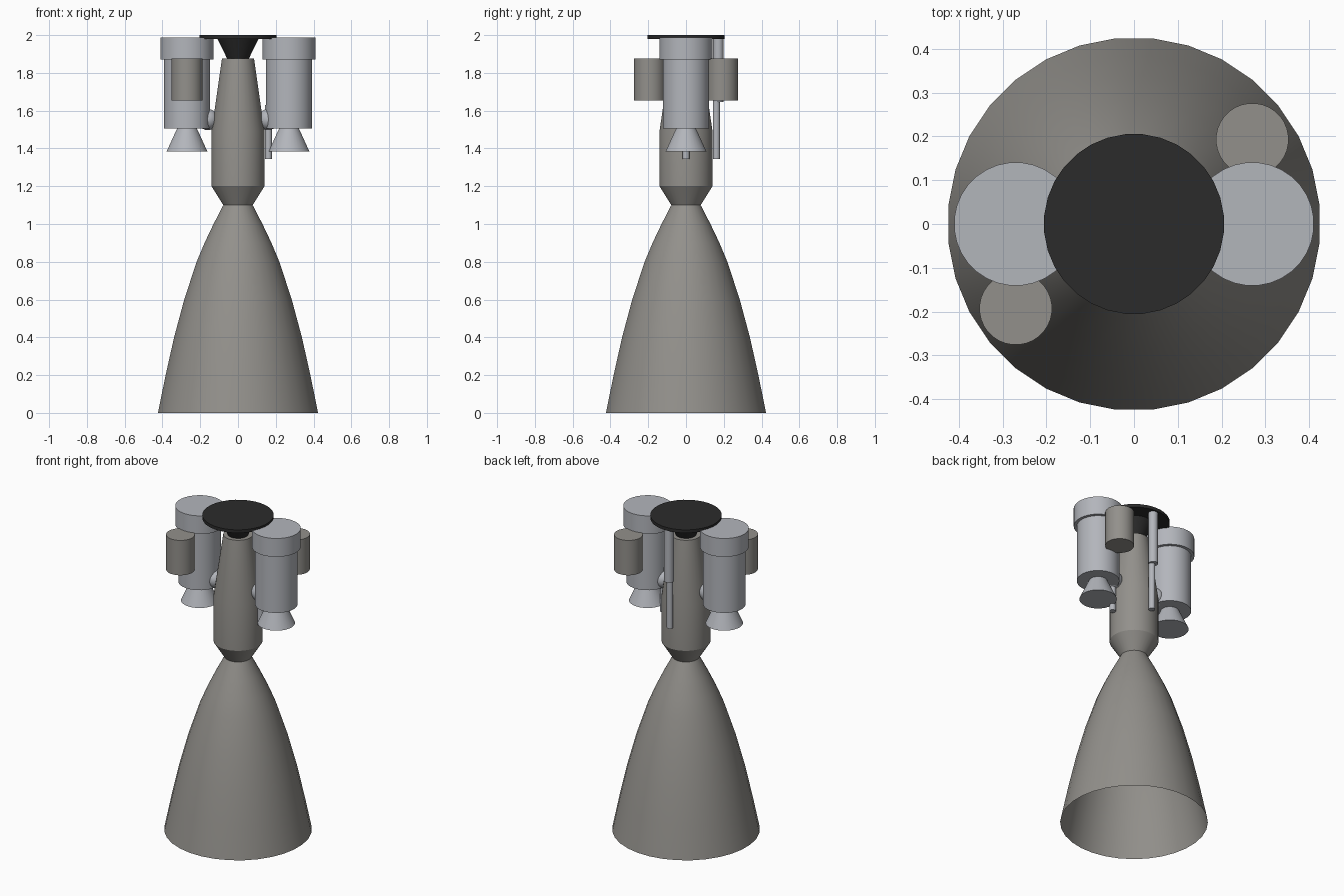
import bpy, bmesh, math
from mathutils import Matrix

cube = bpy.data.objects.get("Cube")
if cube:
    bpy.data.objects.remove(cube, do_unlink=True)


def material(name, rgb):
    m = bpy.data.materials.new(name)
    m.use_nodes = True
    m.diffuse_color = (*rgb, 1)
    m.node_tree.nodes["Principled BSDF"].inputs["Base Color"].default_value = (*rgb, 1)
    return m


WARM = material("warm_grey", (0.29, 0.28, 0.26))
SILVER = material("silver", (0.45, 0.465, 0.50))
BLACK = material("black", (0.024, 0.024, 0.024))


def finish(name, bm, mat, angle=30):
    bmesh.ops.recalc_face_normals(bm, faces=bm.faces)
    mesh = bpy.data.meshes.new(name)
    for f in bm.faces:
        f.smooth = True
    bm.to_mesh(mesh)
    bm.free()
    mesh.set_sharp_from_angle(angle=math.radians(angle))
    mesh.materials.append(mat)
    obj = bpy.data.objects.new(name, mesh)
    bpy.context.collection.objects.link(obj)
    return obj


def lathe(name, profile, mat, x=0, y=0, sides=32, caps=True):
    """Revolve (radius, height) points around a vertical axis at x, y."""
    bm = bmesh.new()
    rings = []
    for r, z in profile:
        angles = [2 * math.pi * (i + 0.5) / sides for i in range(sides)]
        rings.append([bm.verts.new((x + r * math.cos(a), y + r * math.sin(a), z)) for a in angles])
    for low, high in zip(rings, rings[1:]):
        for i in range(sides):
            j = (i + 1) % sides
            bm.faces.new((low[i], low[j], high[j], high[i]))
    if caps:
        bm.faces.new(rings[0])
        bm.faces.new(rings[-1])
    return finish(name, bm, mat)


# Open bell nozzle
lathe("bell_nozzle", [(0.426, 0), (0.385, 0.2), (0.34, 0.4), (0.286, 0.6), (0.22, 0.8),
                      (0.178, 0.9), (0.13, 1.0), (0.078, 1.1)], WARM, caps=False)

# Combustion chamber with tapered neck
lathe("combustion_chamber", [(0.078, 1.1), (0.141, 1.2), (0.141, 1.49), (0.085, 1.877)], WARM)

# Mounting cone and plate
lathe("mount_cone", [(0.055, 1.87), (0.11, 1.982)], BLACK)
lathe("mount_plate", [(0.206, 1.98), (0.206, 2.0)], BLACK)

# Mirrored pumps, each with a side canister and a joint to the chamber
for side, s in (("left", 1), ("right", -1)):
    x = 0.27 * s
    lathe(side + "_pump", [(0.123, 1.505), (0.123, 1.87), (0.141, 1.87), (0.141, 1.987)], SILVER, x)
    lathe(side + "_pump_exhaust", [(0.108, 1.385), (0.052, 1.507)], SILVER, x)
    lathe(side + "_canister", [(0.083, 1.655), (0.083, 1.877)], WARM, x, 0.193 * s)
    bm = bmesh.new()
    bmesh.ops.create_uvsphere(bm, u_segments=24, v_segments=12, radius=0.056,
                              matrix=Matrix.Translation((0.16 * s, 0, 1.553)))
    finish(side + "_pump_joint", bm, SILVER)

# Actuator at the back and short rod beside the left pump
lathe("actuator_sleeve", [(0.028, 1.645), (0.028, 1.985)], SILVER, 0, 0.171, 20)
lathe("actuator_rod", [(0.019, 1.345), (0.019, 1.66)], SILVER, 0, 0.161, 20)
lathe("side_rod", [(0.019, 1.345), (0.019, 1.63)], SILVER, 0.161, 0, 20)
